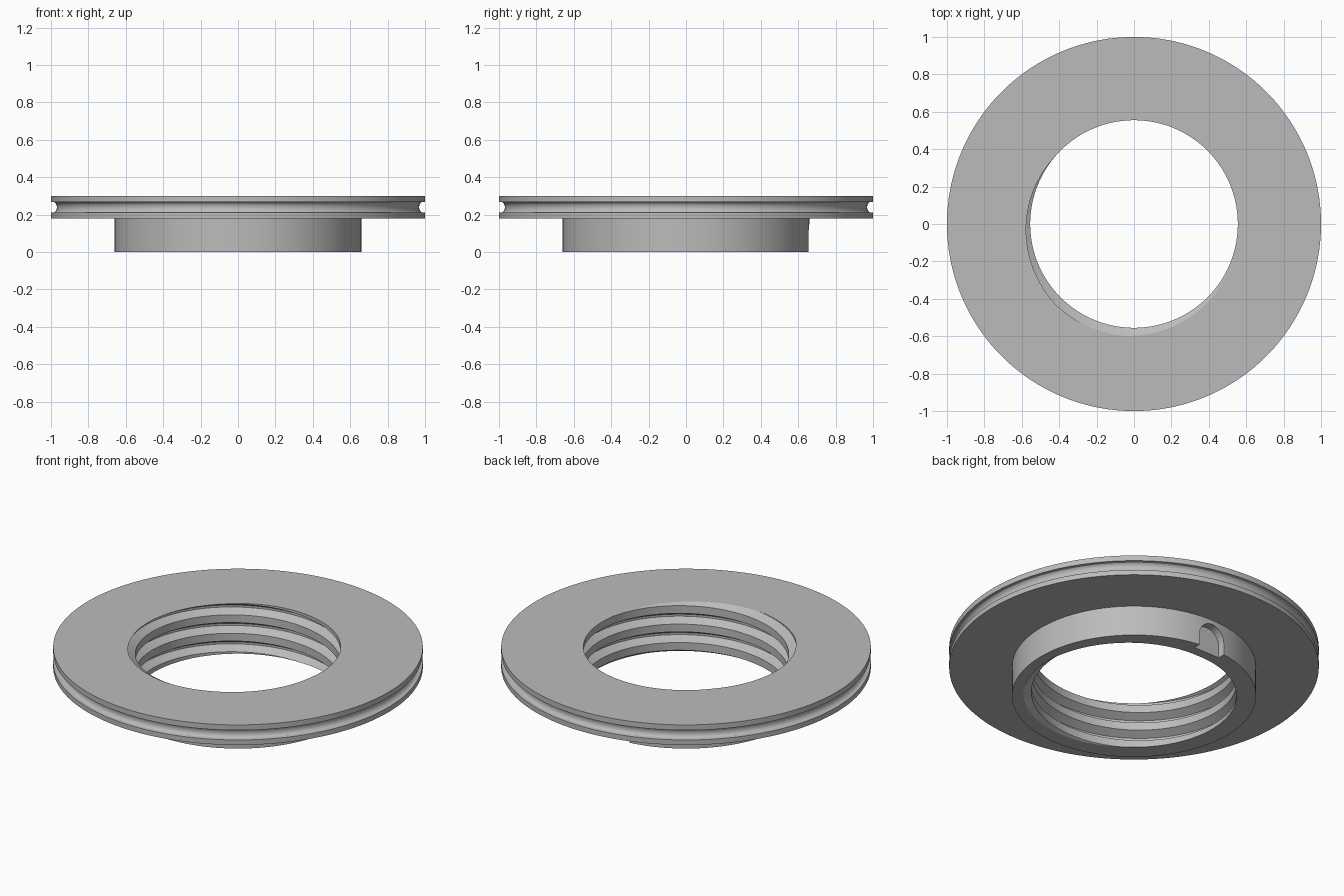
import bpy, bmesh
from math import pi, cos, sin, radians

if "Cube" in bpy.data.objects:
    bpy.data.objects.remove(bpy.data.objects["Cube"])

HEIGHT = 0.3
SEGMENTS = 180
MINOR, MAJOR = 0.555, 0.6        # thread crest and root radii
PITCH = 0.11
START = radians(245)             # where the thread leaves the top face
ROOT, MOUTH = 0.006, 0.032       # half widths of the thread groove

gray = bpy.data.materials.new("satin gray")
gray.use_nodes = True
color = (0.5, 0.5, 0.5, 1)
gray.diffuse_color = color
gray.node_tree.nodes["Principled BSDF"].inputs["Base Color"].default_value = color


def thread_radius(angle, z):
    """Radius of the right-handed threaded bore at one spot."""
    centre = HEIGHT + PITCH * (angle - START) / (2 * pi)
    d = abs((z - centre + PITCH / 2) % PITCH - PITCH / 2)
    t = min(max((MOUTH - d) / (MOUTH - ROOT), 0), 1)
    return MINOR + (MAJOR - MINOR) * t


def thread_rows(angle):
    """Bore points from top to bottom, following the helix."""
    rows = [(thread_radius(angle, HEIGHT), HEIGHT)]
    for turn in range(2, -6, -1):
        centre = HEIGHT + PITCH * ((angle - START) / (2 * pi) + turn)
        for offset in (MOUTH, ROOT, -ROOT, -MOUTH):
            z = min(max(centre + offset, 0), HEIGHT)
            rows.append((thread_radius(angle, z), z))
    rows.append((thread_radius(angle, 0), 0))
    return rows


# Outside profile: collar, flange and rounded rim groove
outside = [(0.66, 0), (0.66, 0.18), (1, 0.18), (1, 0.21)]
for i in range(9):
    a = pi * i / 8
    outside.append((1 - 0.032 * sin(a) ** 0.6, 0.239 - 0.029 * cos(a)))
outside += [(1, 0.27), (1, HEIGHT)]

# Flanged ring swept around the axis
bm = bmesh.new()
columns = []
for i in range(SEGMENTS + 1):
    a = 2 * pi * i / SEGMENTS
    columns.append([bm.verts.new((r * cos(a), r * sin(a), z))
                    for r, z in outside + thread_rows(a)])
for left, right in zip(columns, columns[1:]):
    for j in range(len(left)):
        k = (j + 1) % len(left)
        bm.faces.new((left[j], right[j], right[k], left[k]))
bmesh.ops.remove_doubles(bm, verts=bm.verts, dist=0.00005)
bmesh.ops.recalc_face_normals(bm, faces=bm.faces)
mesh = bpy.data.meshes.new("threaded_flange")
bm.to_mesh(mesh)
bm.free()
mesh.materials.append(gray)
flange = bpy.data.objects.new("threaded_flange", mesh)
bpy.context.collection.objects.link(flange)

# Arched slot cutter for the back of the collar
bm = bmesh.new()
arch = [(-0.085, -0.05)]
arch += [(-0.085 * cos(pi * i / 24), 0.07 + 0.085 * sin(pi * i / 24)) for i in range(25)]
arch += [(0.085, -0.05)]
face = bm.faces.new([bm.verts.new((x, 0.612, z)) for x, z in arch])
out = bmesh.ops.extrude_face_region(bm, geom=[face])
bmesh.ops.translate(bm, vec=(0, 0.1, 0),
                    verts=[g for g in out["geom"] if isinstance(g, bmesh.types.BMVert)])
bmesh.ops.recalc_face_normals(bm, faces=bm.faces)
cut_mesh = bpy.data.meshes.new("slot_cutter")
bm.to_mesh(cut_mesh)
bm.free()
cut_mesh.materials.append(gray)
cutter = bpy.data.objects.new("slot_cutter", cut_mesh)
bpy.context.collection.objects.link(cutter)
cutter.hide_render = True

# Cut the slot, then smooth the round surfaces
cut = flange.modifiers.new("slot", "BOOLEAN")
cut.operation = "DIFFERENCE"
cut.solver = "EXACT"
cut.object = cutter
for obj in bpy.context.selected_objects:
    obj.select_set(False)
flange.select_set(True)
bpy.context.view_layer.objects.active = flange
bpy.ops.object.modifier_apply(modifier=cut.name)
bpy.data.objects.remove(cutter)
bpy.ops.object.shade_smooth_by_angle(angle=radians(28))
